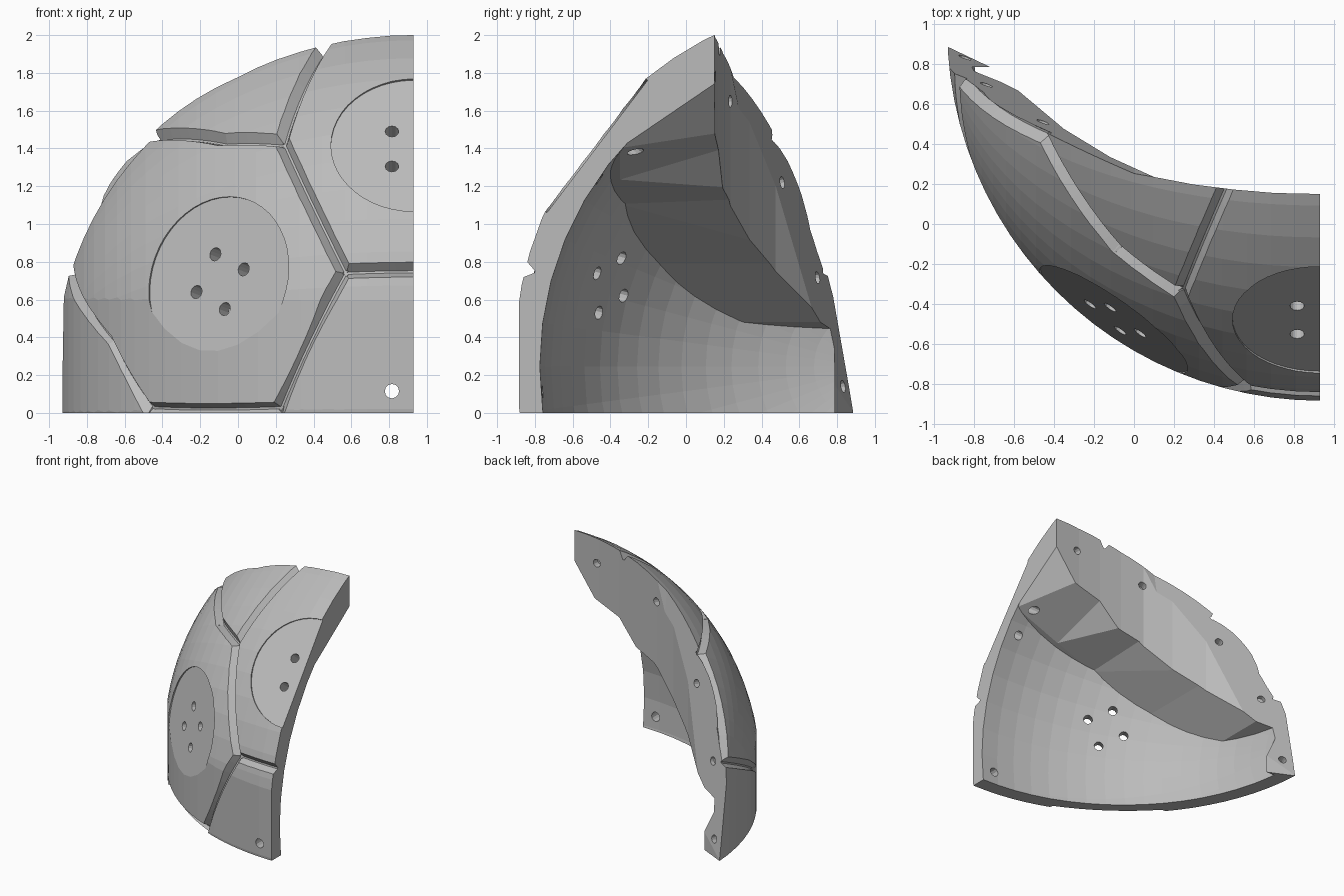
import bpy, bmesh, math
from mathutils import Vector, Matrix

if "Cube" in bpy.data.objects:
    bpy.data.objects.remove(bpy.data.objects["Cube"], do_unlink=True)

CENTRE = Vector((0.932, 0.983, 0.306))
INNER_CENTRE = Vector((0.932, 0.983, 0.245))
R_OUT, R_WALL, R_IN = 1.89, 1.866, 1.757


def make_object(name, bm):
    bmesh.ops.recalc_face_normals(bm, faces=bm.faces[:])
    mesh = bpy.data.meshes.new(name)
    bm.to_mesh(mesh)
    bm.free()
    obj = bpy.data.objects.new(name, mesh)
    bpy.context.scene.collection.objects.link(obj)
    return obj


def carve(target, cutter, operation='DIFFERENCE'):
    mod = target.modifiers.new("carve", 'BOOLEAN')
    mod.operation, mod.object, mod.solver = operation, cutter, 'EXACT'
    depsgraph = bpy.context.evaluated_depsgraph_get()
    result = bpy.data.meshes.new_from_object(target.evaluated_get(depsgraph))
    target.modifiers.clear()
    target.data = result
    bpy.data.objects.remove(cutter, do_unlink=True)


def ball(name, centre, radius, segments, rings):
    bm = bmesh.new()
    turn = Matrix.Translation(centre) @ Matrix.Rotation(math.pi / 2, 4, 'Y')
    bmesh.ops.create_uvsphere(bm, u_segments=segments, v_segments=rings,
                              radius=radius, matrix=turn)
    return make_object(name, bm)


def loft(name, outlines):
    """Closed solid through a row of matching outlines."""
    bm = bmesh.new()
    rows = [[bm.verts.new(p) for p in outline] for outline in outlines]
    bm.faces.new(rows[0])
    bm.faces.new(rows[-1])
    sides = []
    for a, b in zip(rows, rows[1:]):
        for i in range(len(a)):
            j = (i + 1) % len(a)
            sides.append(bm.faces.new((a[i], a[j], b[j], b[i])))
    bmesh.ops.triangulate(bm, faces=sides)
    return make_object(name, bm)


def rod(name, point, axis, radius, start, end, sides):
    """Cylinder along axis, from start to end measured from point."""
    bm = bmesh.new()
    spin = Vector(axis).to_track_quat('Z', 'Y').to_matrix().to_4x4()
    mid = Vector(point) + Vector(axis) * (start + end) / 2
    bmesh.ops.create_cone(bm, cap_ends=True, segments=sides, radius1=radius,
                          radius2=radius, depth=end - start,
                          matrix=Matrix.Translation(mid) @ spin)
    return make_object(name, bm)


def groove(name, start, end, steps=8, width=0.042, depth=0.052):
    """V-shaped channel along a great circle arc."""
    a, b = Vector(start).normalized(), Vector(end).normalized()
    side = a.cross(b).normalized()
    rows = []
    for i in range(steps + 1):
        d = a.lerp(b, -0.02 + 1.04 * i / steps).normalized()
        top, low = CENTRE + d * (R_OUT + 0.03), CENTRE + d * (R_OUT - depth)
        rows.append((top + side * width * 1.5, top - side * width * 1.5,
                     low - side * 0.006, low + side * 0.006))
    return loft(name, rows)


# Main body: plan outline with a curved back, trimmed to the ball and an upright wall
plan = [(-0.93, -0.95), (0.93, -0.95), (0.93, 0.15), (0.7, 0.155), (0.5, 0.172),
        (0.3, 0.197), (0.1, 0.235), (-0.12, 0.335), (-0.35, 0.475),
        (-0.72, 0.785), (-0.93, 0.885)]
shell = loft("shell_panel", [[(x, y, z) for x, y in plan] for z in (0, 2)])
carve(shell, ball("outer_ball", CENTRE, R_OUT, 64, 48), 'INTERSECT')
carve(shell, rod("upright_wall", CENTRE, (0, 0, 1), R_WALL, -1, 3, 96), 'INTERSECT')

# Flat sloping rim along the back, fading out where the crown begins
rim_normal = Vector((0.333, 0.929, 0.157)).normalized()
rim_point = Vector((0.15, 0.22, 1.65))


def rim_outline(x, lift):
    def height(z):
        off = rim_normal.x * (x - rim_point.x) + rim_normal.z * (z - rim_point.z)
        return rim_point.y + lift - off / rim_normal.y
    return [(x, height(-0.5), -0.5), (x, 3, -0.5), (x, 3, 2.5), (x, height(2.5), 2.5)]


carve(shell, loft("rim_cut", [rim_outline(-1.5, 0), rim_outline(0, 0), rim_outline(0.26, 0.07)]))

# Hollow inside, with a solid web left under the upper rim
web = [(1.2, 1.815, 0.9), (0.93, 1.64, 0.68), (0.5, 1.34, 0.3), (0.14, 1.12, 0.04),
       (-0.3, 0.79, 0), (-0.67, 0.48, 0), (-0.9, 0.42, 0)]


def web_outline(y):
    line = [(x, y, z + slope * max(y, -0.35)) for x, z, slope in web]
    return [(-1.2, y, 0.4), (-1.2, y, -1), (1.2, y, -1)] + line


cavity = loft("cavity", [web_outline(y) for y in (-1.2, -0.35, 0.785)])
carve(cavity, ball("inner_ball", INNER_CENTRE, R_IN, 48, 36), 'INTERSECT')
carve(shell, cavity)

# Grooves between the panels, as directions from the ball centre
top_right = (-0.70, -1.335, 1.135)
mid_right = (-0.37, -1.797, 0.444)
low_right = (-0.72, -1.722, -0.286)
low_left = (-1.41, -1.222, -0.286)
left_bend = (-1.61, -0.94, 0.08)
mid_left = (-1.785, -0.24, 0.45)
top_left = (-1.375, -0.54, 1.15)
top_bend = (-1.02, -1.11, 1.145)
hexagon = [top_right, mid_right, low_right, low_left, left_bend, mid_left, top_left, top_bend]
for i, corner in enumerate(hexagon):
    carve(shell, groove("hexagon_groove", corner, hexagon[(i + 1) % len(hexagon)]))
carve(shell, groove("front_groove", mid_right, (0.37, -1.797, 0.444)))
carve(shell, groove("crown_groove", top_right, (-0.44, -0.72, 1.69)))

# Flat round seats with mounting holes
seats = [
    ((-1.03, -1.455, 0.40), 0.448, [(-0.12, 0.84), (0.03, 0.76), (-0.22, 0.64), (-0.07, 0.55)]),
    ((0, -1.46, 1.11), 0.44, [(0.815, 1.49), (0.815, 1.305)]),
]
for direction, radius, holes in seats:
    axis = Vector(direction).normalized()
    middle = CENTRE + axis * 1.825
    carve(shell, rod("seat_cut", middle, axis, radius, 0, 0.2, 48))
    for x, z in holes:
        y = middle.y - (axis.x * (x - middle.x) + axis.z * (z - middle.z)) / axis.y
        carve(shell, rod("seat_hole", (x, y, z), axis, 0.036, -0.3, 0.2, 12))
carve(shell, rod("front_hole", (0.815, -0.87, 0.115), (0, -1, 0), 0.038, -0.4, 0.2, 12))

# Blind holes along the rim
rim_holes = [(0.11, 0.235, 1.65), (-0.455, 0.51, 1.22), (-0.73, 0.72, 0.72),
             (-0.845, 0.83, 0.14)]
for p in rim_holes:
    carve(shell, rod("rim_hole", p, rim_normal, 0.033, -0.06, 0.1, 12))
carve(shell, rod("crown_hole", (0.72, 0.16, 1.78), (0, 1, 0), 0.033, -0.06, 0.1, 12))

# Single plain grey, flat faces
grey = bpy.data.materials.new("plain_grey")
grey.use_nodes = True
colour = (0.5, 0.5, 0.5, 1)
grey.diffuse_color = colour
grey.node_tree.nodes["Principled BSDF"].inputs["Base Color"].default_value = colour
shell.data.materials.clear()
shell.data.materials.append(grey)
for poly in shell.data.polygons:
    poly.material_index = 0
    poly.use_smooth = False
